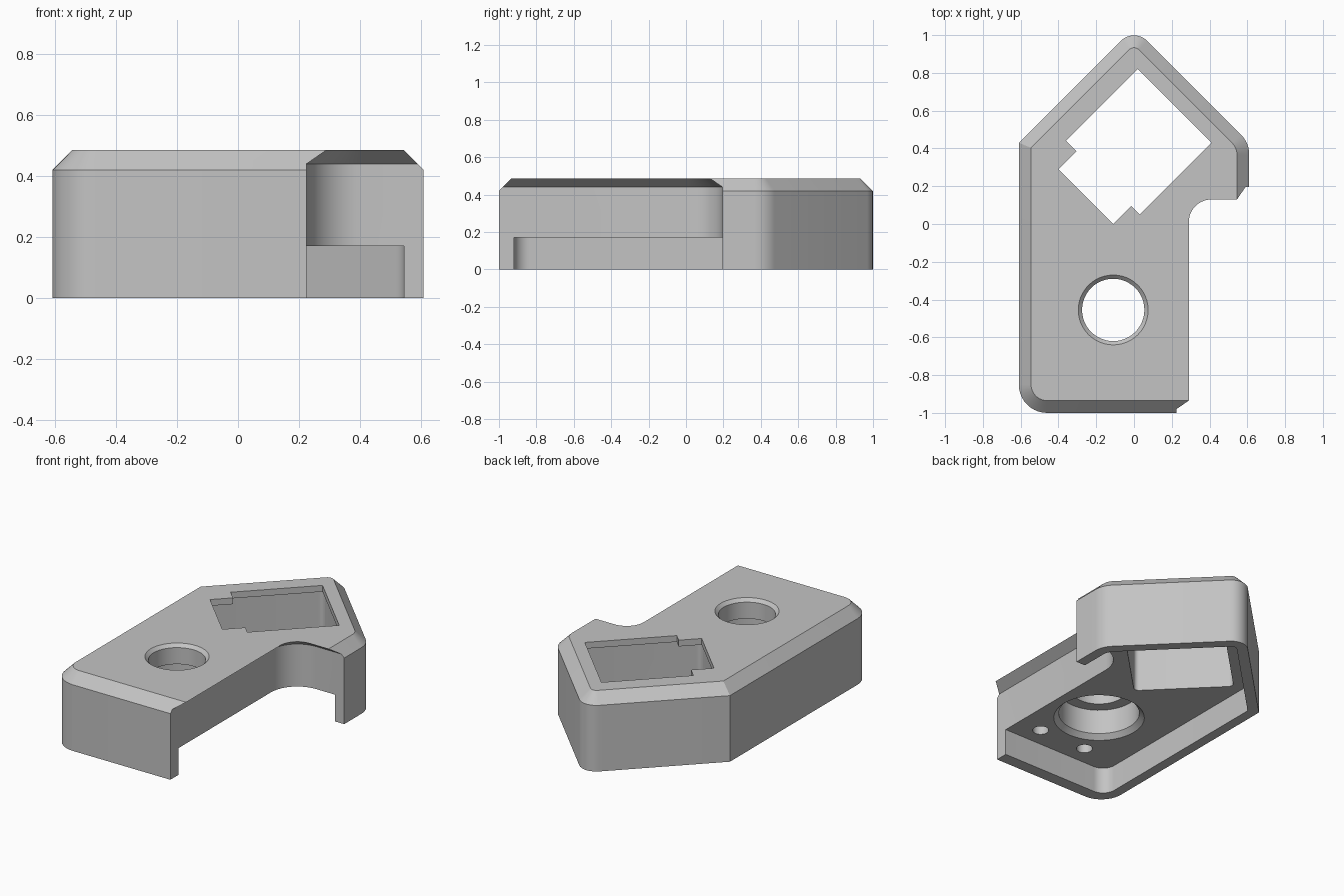
import bpy, bmesh, math
from mathutils import Vector

cube = bpy.data.objects.get("Cube")
if cube:
    bpy.data.objects.remove(cube, do_unlink=True)

grey = bpy.data.materials.new("plain grey")
grey.use_nodes = True
grey.diffuse_color = (0.55, 0.55, 0.55, 1)
grey.node_tree.nodes["Principled BSDF"].inputs["Base Color"].default_value = grey.diffuse_color


def rounded(corners, steps=10):
    """Closed profile from (x, y, radius) corners."""
    pts = []
    for i, (x, y, r) in enumerate(corners):
        p = Vector((x, y))
        if r == 0:
            pts.append(p)
            continue
        u = (Vector(corners[i - 1][:2]) - p).normalized()
        v = (Vector(corners[(i + 1) % len(corners)][:2]) - p).normalized()
        half = u.angle(v) / 2
        t = r / math.tan(half)
        c = p + (u + v).normalized() * r / math.sin(half)
        a, b = p + u * t - c, p + v * t - c
        sweep = a.angle(b)
        for k in range(steps + 1):
            f = k / steps
            pts.append(c + (a * math.sin((1 - f) * sweep) + b * math.sin(f * sweep)) / math.sin(sweep))
    return pts


def loft(name, sections):
    """Solid through (profile, height) sections with equal point counts."""
    bm = bmesh.new()
    rings = [[bm.verts.new((p.x, p.y, z)) for p in prof] for prof, z in sections]
    bm.faces.new(rings[0][::-1])
    bm.faces.new(rings[-1])
    for low, high in zip(rings, rings[1:]):
        for i in range(len(low)):
            j = (i + 1) % len(low)
            bm.faces.new((low[i], low[j], high[j], high[i]))
    bmesh.ops.recalc_face_normals(bm, faces=bm.faces)
    mesh = bpy.data.meshes.new(name)
    bm.to_mesh(mesh)
    bm.free()
    mesh.materials.append(grey)
    obj = bpy.data.objects.new(name, mesh)
    bpy.context.collection.objects.link(obj)
    return obj


def outline(d, front):
    """Outer plan shape, inset by d."""
    w, k = 0.61 - d, 1.04 - d * math.sqrt(2)
    return rounded([(-w, front, 0.15 - d), (w, front, 0), (w, k - w, 0.15 - d),
                    (0, k, 0.1 - d), (-w, k - w, 0)])


def notch(d):
    """Side cut-out, pulled back by d."""
    return rounded([(0.225 + d, -2, 0), (2, -2, 0), (2, 0.195 - d, 0),
                    (0.225 + d, 0.195 - d, 0.185 - d)])


def diagonal(p0, p1, q0, q1, r=0):
    """Rectangle turned by 45 degrees; p = x + y, q = y - x."""
    pq = [(p0, q0), (p1, q0), (p1, q1), (p0, q1)]
    return rounded([((p - q) / 2, (p + q) / 2, r) for p, q in pq])


def circle(x, y, r, n=48):
    return [Vector((x + r * math.cos(math.tau * i / n), y + r * math.sin(math.tau * i / n)))
            for i in range(n)]


def cut(body, cutter):
    cutter.hide_render = True
    mod = body.modifiers.new("cut", "BOOLEAN")
    mod.operation, mod.solver, mod.object = "DIFFERENCE", "EXACT", cutter
    bpy.context.view_layer.objects.active = body
    bpy.ops.object.modifier_apply(modifier=mod.name)
    bpy.data.objects.remove(cutter, do_unlink=True)


# Body with a chamfered upper edge
BEVEL, TOP, FLOOR, LIP = 0.065, 0.485, 0.17, 0.445
base = outline(0, -1)
body = loft("housing", [(base, 0), (base, TOP - BEVEL), (outline(BEVEL, BEVEL - 1), TOP)])

# Hollow underside, then the side cut-out with its flared top edge
inner = outline(BEVEL, -0.92)
cut(body, loft("cavity", [(inner, -0.1), (inner, FLOOR)]))
cut(body, loft("side_cutout", [(notch(0), -0.2), (notch(0), 0.44), (notch(0.13), 0.53)]))

# Square opening: wide pocket below a thin stepped lip
pocket = diagonal(-0.135, 0.86, -0.01, 0.83, 0.03)
cut(body, loft("pocket", [(pocket, 0.1), (pocket, LIP)]))
for shape in (diagonal(0.08, 0.84, 0.02, 0.8), diagonal(-0.11, 0.2, 0.11, 0.69)):
    cut(body, loft("opening", [(shape, 0.4), (shape, 0.6)]))

# Round hole: chamfered at the top, wider counterbore below
HX, HY = -0.11, -0.455
ring = [(0.27, 0.1), (0.27, FLOOR), (0.24, 0.2), (0.24, 0.36), (0.165, 0.36),
        (0.165, 0.465), (0.185, TOP), (0.185, 0.6)]
cut(body, loft("round_hole", [(circle(HX, HY, r), z) for r, z in ring]))

# Two blind holes in the underside
for side in (-1, 1):
    hole = circle(HX + side * 0.17, -0.793, 0.048, 24)
    cut(body, loft("blind_hole", [(hole, 0.1), (hole, 0.33)]))

# Smooth the rounded corners, keep edges sharp
bpy.ops.object.select_all(action="DESELECT")
body.select_set(True)
bpy.context.view_layer.objects.active = body
bpy.ops.object.shade_smooth_by_angle(angle=math.radians(30))
